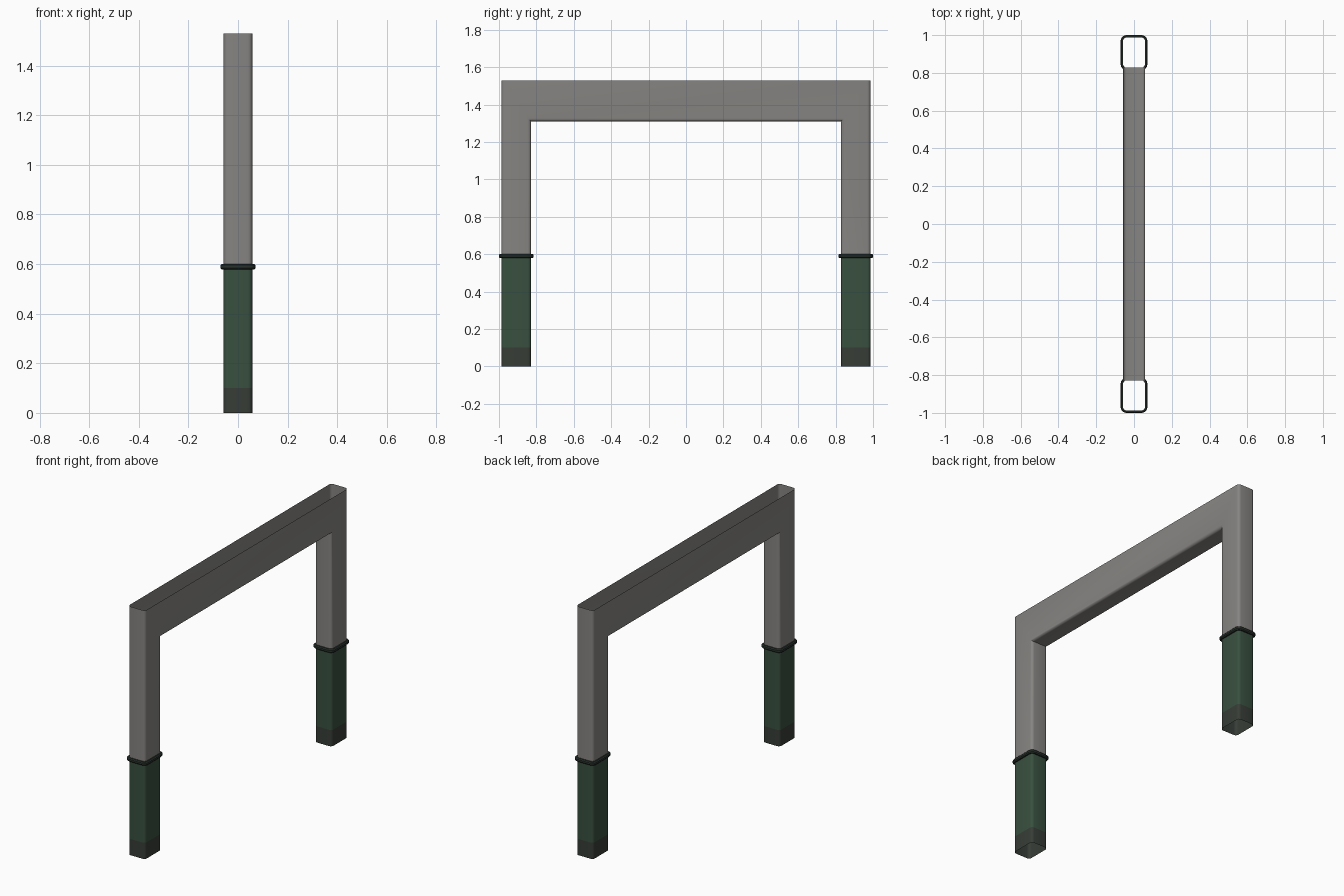
import bpy, bmesh, math

if "Cube" in bpy.data.objects:
    bpy.data.objects.remove(bpy.data.objects["Cube"], do_unlink=True)

W = 0.058                      # half width across x
Y_IN, Y_OUT = 0.828, 0.987     # inner and outer wall of each leg
Z_JOIN, Z_UNDER, Z_TOP = 0.59, 1.31, 1.53
BASE = 0.1
R, STEPS = 0.018, 4            # corner rounding
Y_MID = (Y_IN + Y_OUT) / 2


def material(name, rgb):
    m = bpy.data.materials.new(name)
    m.use_nodes = True
    color = (*rgb, 1)
    m.diffuse_color = color
    m.node_tree.nodes["Principled BSDF"].inputs["Base Color"].default_value = color
    return m


grey = material("grey steel", (0.24, 0.233, 0.223))
green = material("dark green", (0.040, 0.080, 0.050))
dark = material("dark foot", (0.038, 0.046, 0.038))
black = material("collar black green", (0.022, 0.032, 0.026))


def loft(bm, rows, close=False):
    """Skin quads between successive rows of points."""
    rows = [[bm.verts.new(p) for p in row] for row in rows]
    pairs = list(zip(rows, rows[1:])) + ([(rows[-1], rows[0])] if close else [])
    for a, b in pairs:
        for i in range(len(a) - 1):
            bm.faces.new((a[i], a[i + 1], b[i + 1], b[i]))


def finish(bm, name, mat):
    bmesh.ops.remove_doubles(bm, verts=bm.verts, dist=1e-5)
    bmesh.ops.recalc_face_normals(bm, faces=bm.faces)
    mesh = bpy.data.meshes.new(name)
    bm.to_mesh(mesh)
    bm.free()
    mesh.materials.append(mat)
    ob = bpy.data.objects.new(name, mesh)
    bpy.context.collection.objects.link(ob)
    bpy.ops.object.select_all(action="DESELECT")
    ob.select_set(True)
    bpy.context.view_layer.objects.active = ob
    bpy.ops.object.shade_smooth_by_angle(angle=math.radians(40))


def half_section():
    """Rounded U across x: (x, depth from the wall)."""
    arc = [(W - R + R * math.cos(t), R - R * math.sin(t))
           for t in (math.pi / 2 * i / STEPS for i in range(STEPS + 1))]
    return arc + [(-x, d) for x, d in reversed(arc)]


def leg_section(side):
    """Closed rounded rectangle of one leg."""
    u = half_section()
    pts = [(x, Y_OUT - d) for x, d in u] + [(x, Y_IN + d) for x, d in reversed(u)]
    return [(x, side * y) for x, y in pts]


# Portal frame: mitred legs and open topped beam
bm = bmesh.new()
profile = [(W, Y_OUT - R, Z_TOP)]
profile += [(x, Y_IN + d, Z_UNDER + d) for x, d in half_section()]
profile += [(-W, Y_OUT - R, Z_TOP)]
loft(bm, [[(x, y, Z_JOIN), (x, y, z), (x, -y, z), (x, -y, Z_JOIN)]
          for x, y, z in profile])
# End walls of the frame
for side in (1, -1):
    loft(bm, [[(x, side * (Y_OUT - d), Z_JOIN), (x, side * (Y_OUT - d), Z_TOP)]
              for x, d in half_section()])
finish(bm, "portal_frame", grey)

# Painted lower legs, feet and collars
for side, label in ((-1, "front"), (1, "back")):
    section = leg_section(side)
    for part, low, high, mat in (("foot", 0, BASE, dark),
                                 ("lower_leg", BASE, Z_JOIN, green)):
        bm = bmesh.new()
        loft(bm, [[(x, y, low), (x, y, high)] for x, y in section], close=True)
        finish(bm, f"{label}_{part}", mat)

    # Collar: small chamfered band around the leg
    band = [(0, -1), (0.6, -1), (1, -0.5), (1, 0.5), (0.6, 1), (0, 1), (0, -1)]
    cx, cy = W - R, (Y_OUT - Y_IN) / 2 - R
    rows = []
    for x, y in section:
        ox, oy = math.copysign(cx, x), side * Y_MID + math.copysign(cy, y - side * Y_MID)
        nx, ny = (x - ox) / R, (y - oy) / R
        rows.append([(x + nx * 0.013 * o, y + ny * 0.013 * o, Z_JOIN + 0.011 * h)
                     for o, h in band])
    bm = bmesh.new()
    loft(bm, rows, close=True)
    finish(bm, f"{label}_collar", black)
